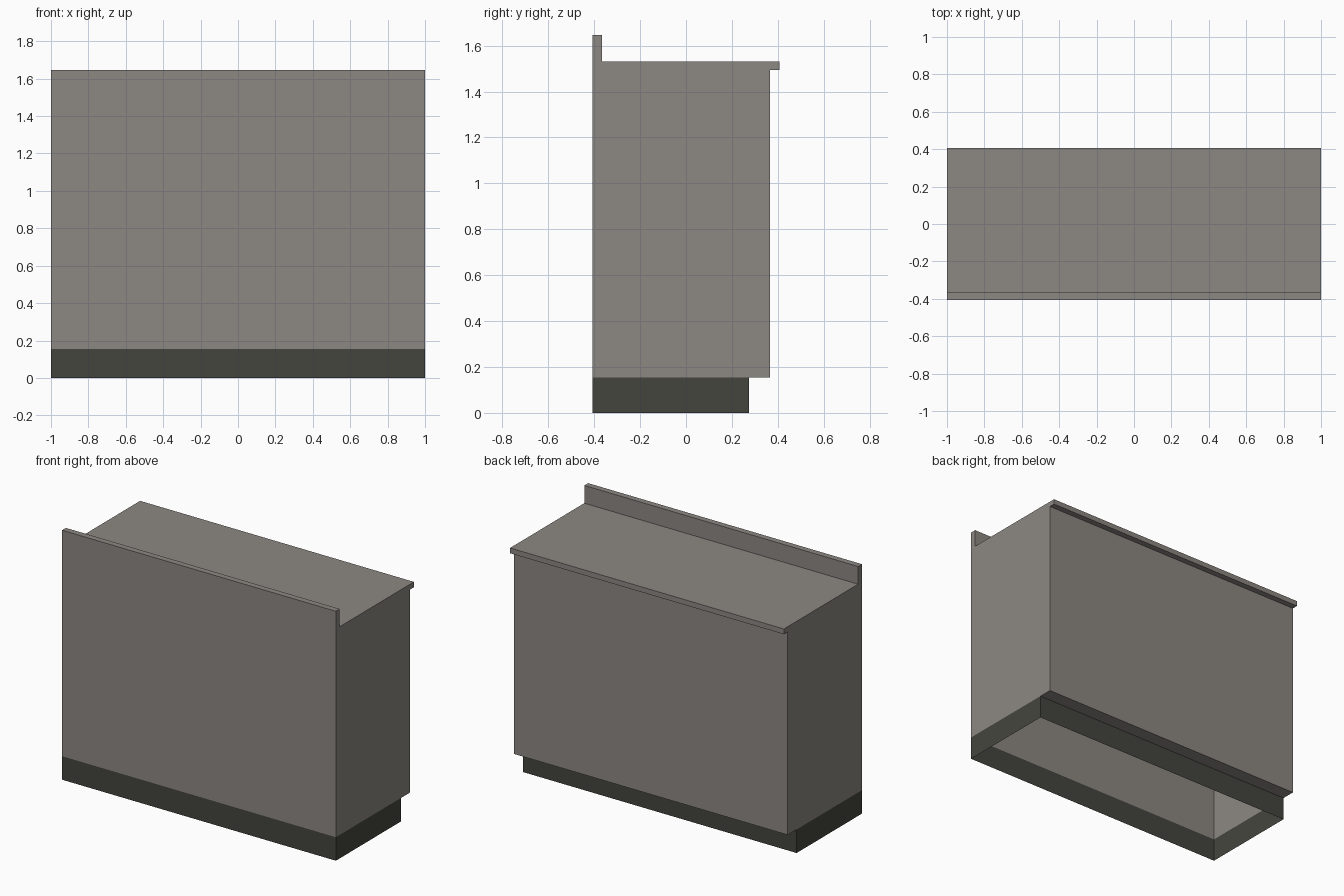
import bpy, bmesh

if "Cube" in bpy.data.objects:
    bpy.data.objects.remove(bpy.data.objects["Cube"])


def material(name, colour):
    m = bpy.data.materials.new(name)
    m.diffuse_color = (*colour, 1)
    m.use_nodes = True
    m.node_tree.nodes["Principled BSDF"].inputs["Base Color"].default_value = m.diffuse_color
    return m


grey = material("warm grey", (0.262, 0.242, 0.223))
dark = material("dark grey", (0.058, 0.060, 0.048))


def extrude_profile(name, profile, mat, half=1.0, open_edges=()):
    """Extrude a closed (y, z) profile along x, leaving the listed edges open."""
    bm = bmesh.new()
    left = [bm.verts.new((-half, y, z)) for y, z in profile]
    right = [bm.verts.new((half, y, z)) for y, z in profile]
    bm.faces.new(left)
    bm.faces.new(right[::-1])
    n = len(profile)
    for i in range(n):
        if i not in open_edges:
            j = (i + 1) % n
            bm.faces.new((left[j], left[i], right[i], right[j]))
    bmesh.ops.recalc_face_normals(bm, faces=bm.faces)
    mesh = bpy.data.meshes.new(name)
    bm.to_mesh(mesh)
    bm.free()
    mesh.materials.append(mat)
    ob = bpy.data.objects.new(name, mesh)
    bpy.context.collection.objects.link(ob)
    return ob


# Depth and height key positions
BACK, LIP, TOE, FACE = -0.407, 0.407, 0.274, 0.367
BASE, UNDER, TOP, SPLASH = 0.155, 1.495, 1.53, 1.647

# Hollow cabinet with worktop lip and upstand, open below above the plinth
extrude_profile("cabinet_body", [
    (BACK, BASE), (TOE, BASE), (FACE, BASE), (FACE, UNDER), (LIP, UNDER),
    (LIP, TOP), (-0.367, TOP), (-0.367, SPLASH), (BACK, SPLASH)],
    grey, open_edges=(0,))

# Recessed plinth: four thin walls, open top and bottom
extrude_profile("plinth", [
    (BACK, 0), (TOE, 0), (TOE, BASE), (BACK, BASE)],
    dark, open_edges=(0, 2))
